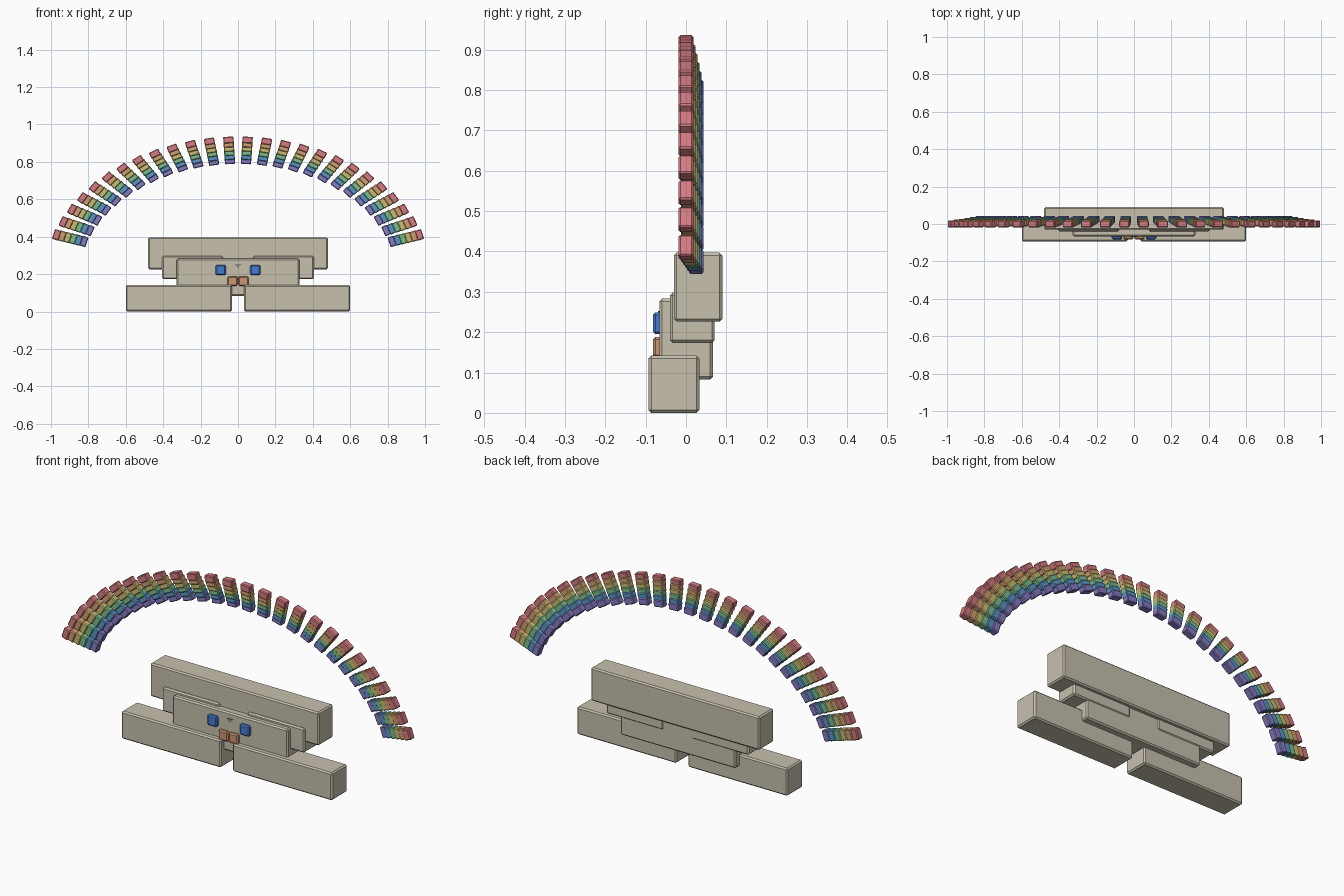
import bpy, bmesh
from math import pi, cos, sin
from mathutils import Matrix, Vector

default = bpy.data.objects.get("Cube")
if default:
    bpy.data.objects.remove(default, do_unlink=True)


def material(name, rgb):
    mat = bpy.data.materials.new(name)
    mat.use_nodes = True
    mat.diffuse_color = (*rgb, 1)
    mat.node_tree.nodes["Principled BSDF"].inputs["Base Color"].default_value = (*rgb, 1)
    return mat


def finish(bm, name, mat, bevel=0):
    mesh = bpy.data.meshes.new(name)
    bm.to_mesh(mesh)
    bm.free()
    mesh.materials.append(mat)
    obj = bpy.data.objects.new(name, mesh)
    bpy.context.collection.objects.link(obj)
    if bevel:
        mod = obj.modifiers.new("Bevel", "BEVEL")
        mod.width, mod.segments = bevel, 1
    return obj


def add_box(bm, center, size, turn=0.0):
    matrix = (Matrix.Translation(center) @ Matrix.Rotation(-turn, 4, "Y")
              @ Matrix.Diagonal((*size, 1)))
    bmesh.ops.create_cube(bm, size=1, matrix=matrix)


def block(name, low, high, mat, bevel=0.007):
    low, high = Vector(low), Vector(high)
    bm = bmesh.new()
    add_box(bm, (low + high) / 2, high - low)
    return finish(bm, name, mat, bevel)


def block_pair(name, low, high, mat, bevel=0.007):
    block("left_" + name, low, high, mat, bevel)
    block("right_" + name, (-high[0], *low[1:]), (-low[0], *high[1:]), mat, bevel)


cloud = material("warm_grey", (0.57, 0.53, 0.42))
eye_blue = material("eye_blue", (0.06, 0.20, 0.64))
mouth_tan = material("mouth_orange", (0.60, 0.30, 0.155))
nose_grey = material("nose_grey", (0.28, 0.26, 0.22))

# Cloud body made of stacked slabs
block("cloud_top", (-0.48, -0.03, 0.226), (0.48, 0.09, 0.397), cloud)
block("cloud_face", (-0.328, -0.066, 0.083), (0.328, 0.067, 0.283), cloud)
block_pair("cloud_shoulder", (0.08, -0.04, 0.173), (0.405, 0.071, 0.298), cloud)
block_pair("cloud_foot", (0.033, -0.093, 0), (0.60, 0.033, 0.142), cloud)

# Face
block_pair("eye", (0.065, -0.082, 0.195), (0.119, -0.055, 0.249), eye_blue, 0.006)
block_pair("mouth", (0.002, -0.082, 0.137), (0.056, -0.055, 0.188), mouth_tan, 0.006)

# Small downward triangle for the nose
bm = bmesh.new()
corners = [bm.verts.new((x, -0.065, z)) for x, z in ((-0.018, 0.253), (0, 0.232), (0.018, 0.253))]
face = bm.faces.new(corners)
front = bmesh.ops.extrude_face_region(bm, geom=[face])["geom"]
bmesh.ops.translate(bm, vec=(0, -0.004, 0), verts=[v for v in front if isinstance(v, bmesh.types.BMVert)])
bmesh.ops.recalc_face_normals(bm, faces=bm.faces)
finish(bm, "nose", nose_grey)

# Rainbow: nested elliptical arcs of small tiles, each ring set a little further back
RINGS = (
    ("red", (0.66, 0.20, 0.22)),
    ("orange", (0.64, 0.35, 0.16)),
    ("yellow", (0.60, 0.51, 0.17)),
    ("green", (0.20, 0.51, 0.27)),
    ("blue", (0.11, 0.30, 0.58)),
    ("purple", (0.24, 0.20, 0.54)),
)
TILES, STEP = 26, 0.1
for i, (colour, rgb) in enumerate(RINGS):
    scale = 1 - 0.03 * i
    bm = bmesh.new()
    for k in range(TILES):
        t = pi / 2 + (k - (TILES - 1) / 2) * STEP
        center = (1.022 * scale * cos(t), 0.005 * i, 0.176 + 0.742 * scale * sin(t))
        add_box(bm, center, (0.035, 0.036, 0.055), t)
    finish(bm, "rainbow_" + colour, material("rainbow_" + colour, rgb), 0.004)
